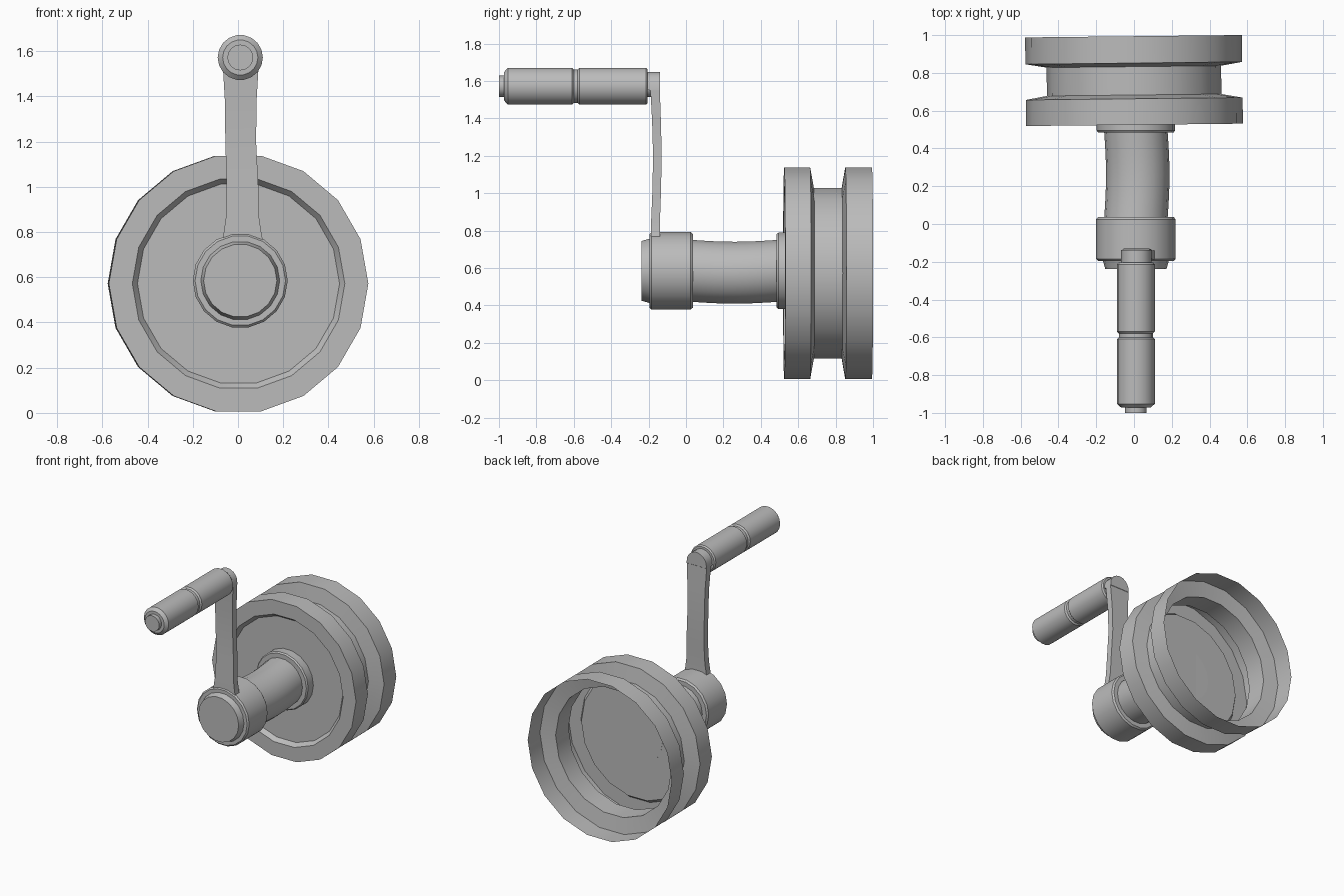
import bpy, bmesh, math
from mathutils import Matrix

cube = bpy.data.objects.get("Cube")
if cube:
    bpy.data.objects.remove(cube)

grey = bpy.data.materials.new("plain grey")
grey.use_nodes = True
grey.diffuse_color = (0.5, 0.5, 0.5, 1)
grey.node_tree.nodes["Principled BSDF"].inputs["Base Color"].default_value = (0.5, 0.5, 0.5, 1)


def finish(name, bm, smooth=True):
    mesh = bpy.data.meshes.new(name)
    bm.to_mesh(mesh)
    bm.free()
    obj = bpy.data.objects.new(name, mesh)
    bpy.context.collection.objects.link(obj)
    mesh.materials.append(grey)
    if smooth:
        bpy.ops.object.select_all(action="DESELECT")
        obj.select_set(True)
        bpy.context.view_layer.objects.active = obj
        bpy.ops.object.shade_smooth_by_angle(angle=math.radians(32))
    return obj


def lathe(name, profile, x, z, sides, bend=None, close_end=True):
    """Turn (radius, y) points around a line along y; bend(y) shifts a ring in x and z."""
    bm = bmesh.new()
    rings = []
    for r, y in profile:
        dx, dz = bend(y) if bend else (0, 0)
        ring = []
        for i in range(sides):
            a = math.tau * i / sides
            ring.append(bm.verts.new((x + dx + r * math.cos(a), y, z + dz + r * math.sin(a))))
        rings.append(ring)
    for low, high in zip(rings, rings[1:]):
        for i in range(sides):
            j = (i + 1) % sides
            bm.faces.new((low[i], high[i], high[j], low[j]))
    bm.faces.new(rings[0])
    if close_end:
        bm.faces.new(rings[-1][::-1])
    return finish(name, bm)


# Open-backed drum shell with a grooved rim and a sunken front panel
R, G = 0.574, 0.462
drum = lathe("drum", [(0.447, 0.555), (0.47, 0.525), (R, 0.525), (R, 0.663), (G, 0.683),
                      (G, 0.833), (R, 0.852), (R, 0.994)], 0, 0.572, 18, close_end=False)
pivot = Matrix.Translation((0, 0.76, 0))
drum.data.transform(pivot @ Matrix.Rotation(0.011, 4, "Z") @ pivot.inverted())


# Slightly bowed axle between the drum and the crank
def sag(y):
    s = math.sin(math.pi * (y - 0.03) / 0.46)
    return 0.01 * s, -0.01 * s


AX, AZ = 0.01, 0.585
lathe("axle", [(0.168, 0.03 + 0.46 * i / 8) for i in range(9)], AX, AZ, 18, sag)
lathe("axle_flange", [(0.2, 0.485), (0.208, 0.495), (0.208, 0.554)], AX, AZ, 18)
lathe("crank_collar", [(0.2, -0.195), (0.21, -0.185), (0.21, 0.025), (0.2, 0.037)], AX, AZ, 18)
lathe("collar_cap", [(0.162, -0.238), (0.176, -0.19)], AX, AZ, 18)

# Crank arm: stacked cross-sections (z, half width, front y, back y), rounded at the top
sections = [(0.74, 0.095, -0.188, -0.14), (0.785, 0.085, -0.188, -0.14), (0.86, 0.074, -0.186, -0.139),
            (1.0, 0.07, -0.18, -0.134), (1.2, 0.068, -0.176, -0.13), (1.38, 0.07, -0.181, -0.134),
            (1.55, 0.08, -0.19, -0.14)]
sections.append((1.552, 0.08, -0.205, -0.138))
for k in range(1, 6):
    a = math.radians(17 * k)
    sections.append((1.565 + 0.083 * math.sin(a), 0.08 * math.cos(a), -0.205, -0.138))
bm = bmesh.new()
loops = []
for z, w, front, back in sections:
    cx = 0.012 + 0.008 * (z < 1.1)
    loops.append([bm.verts.new(p) for p in
                  ((cx - w, front, z), (cx + w, front, z), (cx + w, back, z), (cx - w, back, z))])
for low, high in zip(loops, loops[1:]):
    for i in range(4):
        j = (i + 1) % 4
        bm.faces.new((low[i], low[j], high[j], high[i]))
bm.faces.new(loops[0][::-1])
bm.faces.new(loops[-1])
finish("crank_arm", bm)

# Grip with a groove round its middle and a pin through its end
HX, HZ = 0.01, 1.572
lathe("grip", [(0.078, -0.972), (0.1, -0.952), (0.1, -0.61), (0.09, -0.6), (0.09, -0.58),
               (0.1, -0.57), (0.1, -0.215), (0.092, -0.205)], HX, HZ, 18)
lathe("grip_pin", [(0.057, -1.0), (0.057, -0.17)], HX, HZ, 16)
